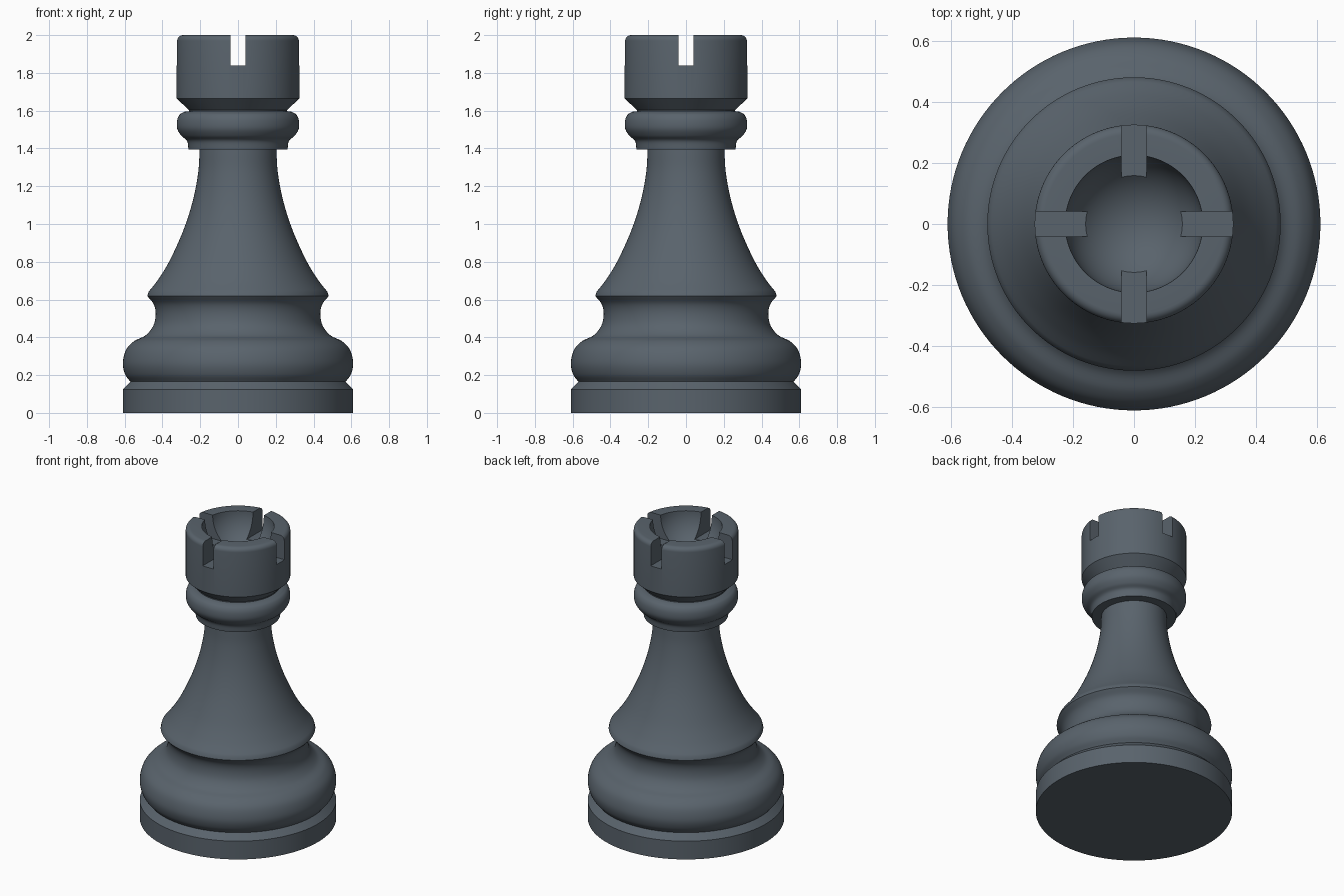
import bpy, bmesh, math
from mathutils import Vector

if "Cube" in bpy.data.objects:
    bpy.data.objects.remove(bpy.data.objects["Cube"])

SEGMENTS = 128


def smooth(points, steps=6):
    """Catmull-Rom curve through a few (radius, height) points."""
    p = [Vector(q) for q in points]
    p = [2 * p[0] - p[1]] + p + [2 * p[-1] - p[-2]]
    out = []
    for a, b, c, d in zip(p, p[1:], p[2:], p[3:]):
        for i in range(steps):
            t = i / steps
            out.append(0.5 * (2 * b + (c - a) * t + (2 * a - 5 * b + 4 * c - d) * t**2
                              + (3 * b - a - 3 * c + d) * t**3))
    return out + [p[-2]]


def arc(r, z, radius, start, end, steps):
    angles = [math.radians(start + (end - start) * i / steps) for i in range(steps + 1)]
    return [Vector((r + radius * math.cos(a), z + radius * math.sin(a))) for a in angles]


def lathe(name, profile):
    """Spin a profile that starts and ends on the axis into a closed solid."""
    bm = bmesh.new()
    verts = [bm.verts.new((p[0], 0, p[1])) for p in profile]
    edges = [bm.edges.new(e) for e in zip(verts, verts[1:])]
    bmesh.ops.spin(bm, geom=verts + edges, axis=(0, 0, 1), cent=(0, 0, 0),
                   angle=2 * math.pi, steps=SEGMENTS)
    bmesh.ops.remove_doubles(bm, verts=bm.verts, dist=1e-5)
    bmesh.ops.recalc_face_normals(bm, faces=bm.faces)
    mesh = bpy.data.meshes.new(name)
    bm.to_mesh(mesh)
    bm.free()
    obj = bpy.data.objects.new(name, mesh)
    bpy.context.collection.objects.link(obj)
    return obj


# Plinth, bulging foot, waist and flared shaft
profile = [(0, 0), (0.61, 0), (0.61, 0.125)]
profile += smooth([(0.57, 0.165), (0.598, 0.205), (0.61, 0.265), (0.592, 0.335),
                   (0.55, 0.38), (0.49, 0.41), (0.449, 0.46), (0.436, 0.52),
                   (0.446, 0.575), (0.48, 0.618)])
profile += smooth([(0.474, 0.64), (0.42, 0.71), (0.36, 0.81), (0.29, 0.965),
                   (0.24, 1.12), (0.211, 1.27), (0.203, 1.395)])
# Collar ring
profile += smooth([(0.262, 1.395), (0.27, 1.44), (0.3, 1.467), (0.322, 1.505),
                   (0.322, 1.55), (0.308, 1.58), (0.285, 1.594)])
# Turret with rounded rim and hemispherical bowl
profile += [(0.26, 1.597), (0.26, 1.603), (0.325, 1.665)]
profile += arc(0.295, 1.97, 0.03, 0, 90, 6)
profile += arc(0, 2.0, 0.225, 0, -90, 20)
rook = lathe("tower_piece", profile)

# Crossed slots through the turret wall
for name, size in (("slot_cutter_x", (1, 0.082, 0.4)), ("slot_cutter_y", (0.082, 1, 0.4))):
    bpy.ops.mesh.primitive_cube_add(size=1, location=(0, 0, 2.04))
    cutter = bpy.context.object
    cutter.name = name
    cutter.scale = size
    cutter.hide_render = True
    cutter.display_type = 'WIRE'
    cut = rook.modifiers.new(name, 'BOOLEAN')
    cut.operation = 'DIFFERENCE'
    cut.solver = 'EXACT'
    cut.object = cutter

# Apply the cuts, then smooth while keeping the crisp edges
bpy.ops.object.select_all(action='DESELECT')
rook.select_set(True)
bpy.context.view_layer.objects.active = rook
for name in [m.name for m in rook.modifiers]:
    bpy.ops.object.modifier_apply(modifier=name)
for name in ("slot_cutter_x", "slot_cutter_y"):
    bpy.data.objects.remove(bpy.data.objects[name])
bpy.ops.object.shade_smooth_by_angle(angle=math.radians(32))

# Dark slate finish
slate = bpy.data.materials.new("slate")
slate.diffuse_color = (0.1, 0.125, 0.15, 1)
slate.use_nodes = True
slate.node_tree.nodes["Principled BSDF"].inputs["Base Color"].default_value = slate.diffuse_color
rook.data.materials.clear()
rook.data.materials.append(slate)
